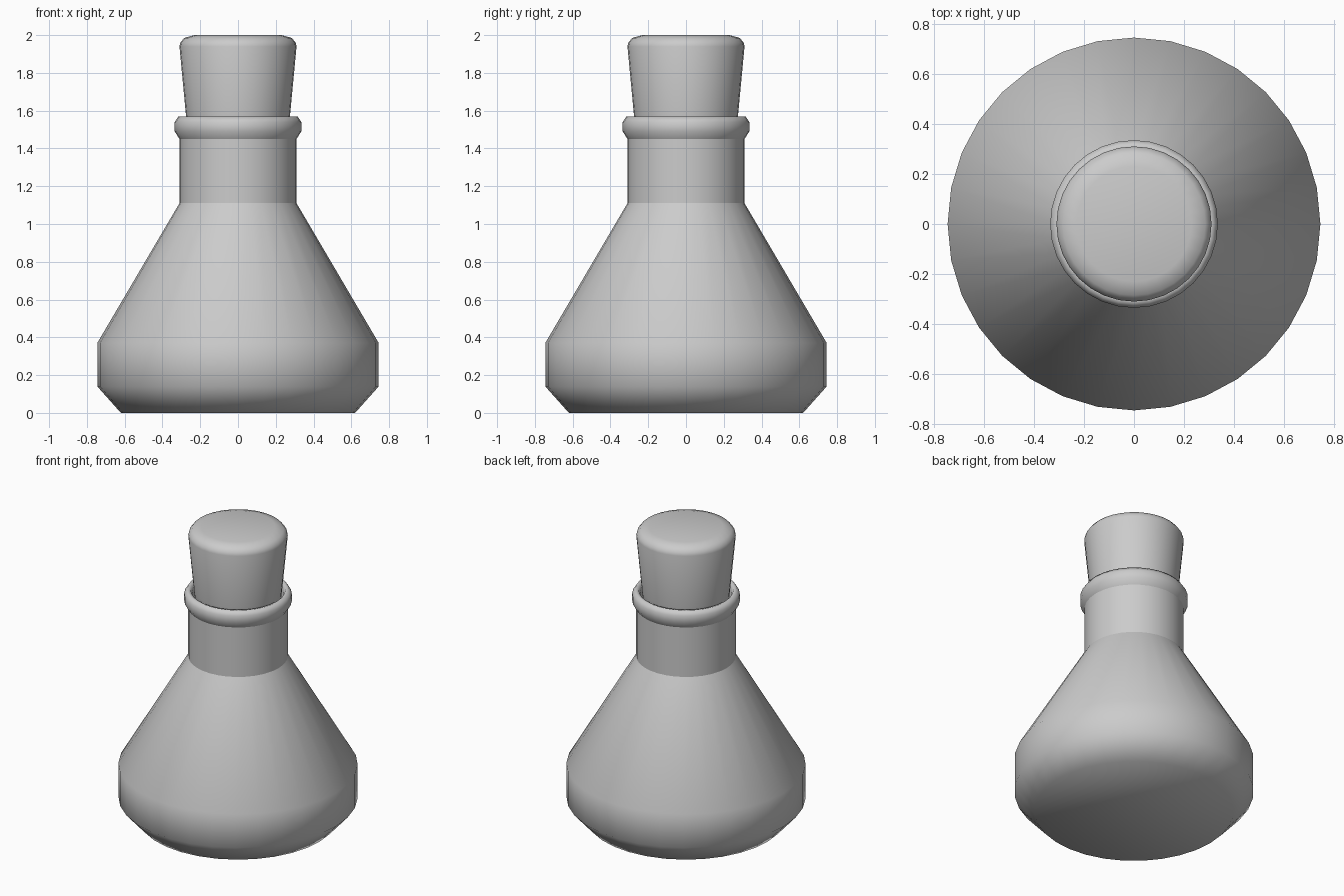
import bpy
import bmesh
from math import cos, sin, tau

SIDES = 32

cube = bpy.data.objects.get("Cube")
if cube:
    bpy.data.objects.remove(cube, do_unlink=True)

grey = bpy.data.materials.new("plain_grey")
grey.use_nodes = True
colour = (0.6, 0.6, 0.6, 1)
grey.diffuse_color = colour
grey.node_tree.nodes["Principled BSDF"].inputs["Base Color"].default_value = colour


def lathe(name, profile, cap_bottom=False, cap_top=False):
    """Turn a (radius, height) profile, listed upwards on the outside, around z."""
    bm = bmesh.new()
    rings = [[bm.verts.new((r * cos(tau * i / SIDES), r * sin(tau * i / SIDES), z))
              for i in range(SIDES)] for r, z in profile]
    for low, high in zip(rings, rings[1:]):
        for i in range(SIDES):
            j = (i + 1) % SIDES
            bm.faces.new((low[i], low[j], high[j], high[i]))
    if cap_bottom:
        bm.faces.new(rings[0][::-1])
    if cap_top:
        bm.faces.new(rings[-1])
    for face in bm.faces:
        face.smooth = True
    mesh = bpy.data.meshes.new(name)
    bm.to_mesh(mesh)
    bm.free()
    mesh.materials.append(grey)
    obj = bpy.data.objects.new(name, mesh)
    bpy.context.collection.objects.link(obj)
    return obj


# Wide conical body with chamfered foot
lathe("flask_body", [(0.62, 0), (0.745, 0.14), (0.745, 0.37), (0.31, 1.11)],
      cap_bottom=True)

# Straight neck
lathe("flask_neck", [(0.31, 1.11), (0.31, 1.45)])

# Rounded lip, folding over into the mouth
lathe("flask_lip", [(0.31, 1.45), (0.335, 1.49), (0.335, 1.54), (0.315, 1.57),
                    (0.295, 1.565), (0.285, 1.54), (0.285, 1.2)])

# Tapered stopper with a softened top edge
lathe("stopper", [(0.25, 1.3), (0.275, 1.57), (0.31, 1.94), (0.305, 1.96),
                  (0.285, 1.985), (0.23, 2.0)],
      cap_bottom=True, cap_top=True)
